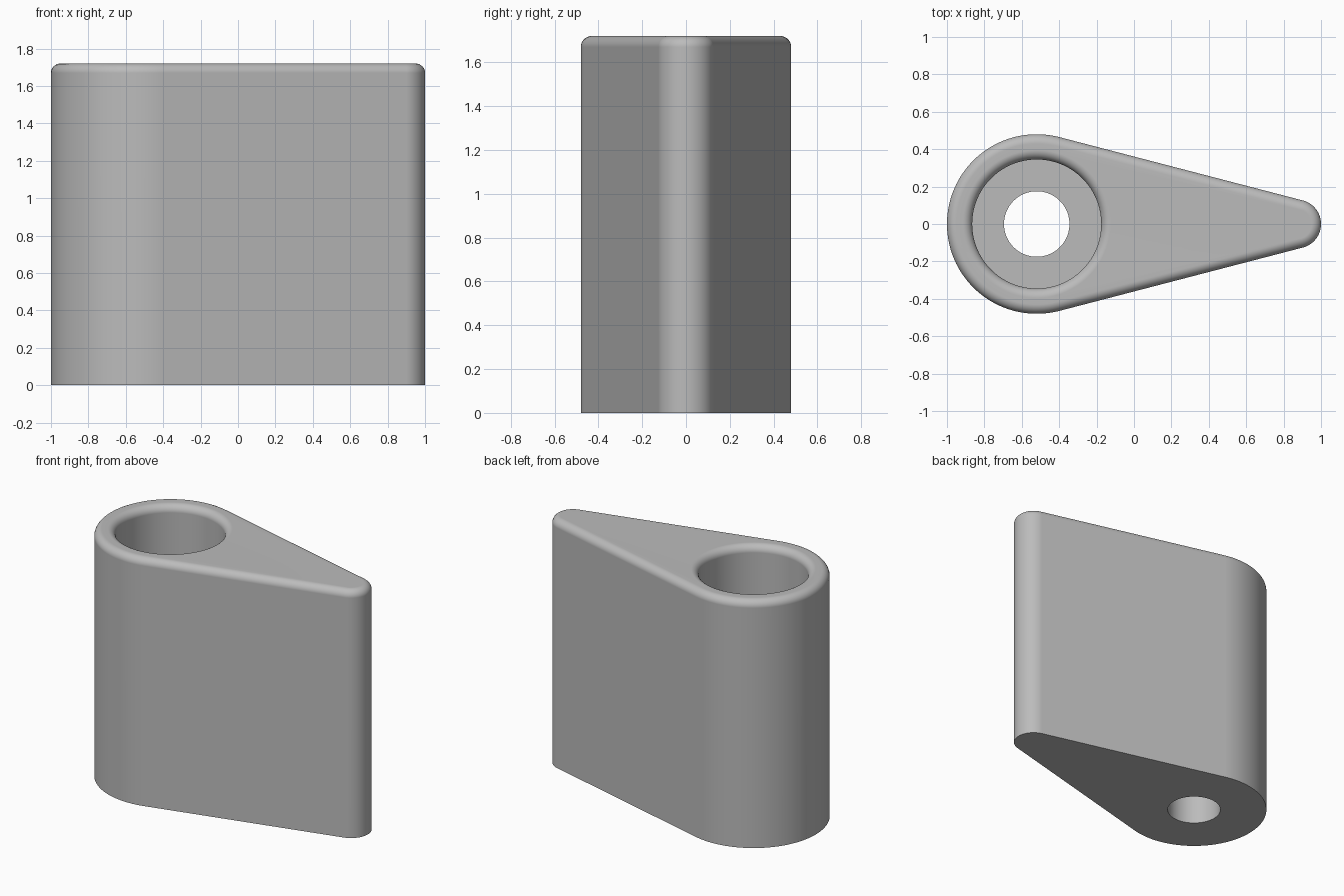
import bpy, bmesh
from math import acos, cos, sin, pi

if "Cube" in bpy.data.objects:
    bpy.data.objects.remove(bpy.data.objects["Cube"])

HEIGHT, FLOOR, FILLET = 1.72, 0.4, 0.05
HUB_X, HUB_R = -0.52, 0.48
TIP_X, TIP_R = 0.87, 0.13
BORE_R, HOLE_R = 0.345, 0.175
TIP_STEPS, HUB_STEPS, FILLET_STEPS = 32, 64, 8

# Angle at which the straight sides meet both arcs
tangent = acos((HUB_R - TIP_R) / (TIP_X - HUB_X))
tip_angles = [-tangent + 2 * tangent * i / TIP_STEPS for i in range(TIP_STEPS + 1)]
hub_angles = [tangent + 2 * (pi - tangent) * i / HUB_STEPS for i in range(HUB_STEPS + 1)]


def arc(x, radius, angles, z):
    return [(x + radius * cos(a), radius * sin(a), z) for a in angles]


def teardrop(inset, z):
    return arc(TIP_X, TIP_R - inset, tip_angles, z) + arc(HUB_X, HUB_R - inset, hub_angles, z)


def circle(radius, z):
    return arc(HUB_X, radius, tip_angles + hub_angles, z)


# Cross-sections: outer wall, rounded rim, rounded bore mouth, bore, screw hole
turns = [pi / 2 * i / FILLET_STEPS for i in range(FILLET_STEPS + 1)]
base = HEIGHT - FILLET
loops = [teardrop(0, 0)]
loops += [teardrop(FILLET * (1 - cos(t)), base + FILLET * sin(t)) for t in turns]
loops += [circle(BORE_R + FILLET * (1 - cos(t)), base + FILLET * sin(t)) for t in reversed(turns)]
loops += [circle(BORE_R, FLOOR), circle(HOLE_R, FLOOR), circle(HOLE_R, 0)]

# Join the sections into one closed solid
bm = bmesh.new()
rings = [[bm.verts.new(p) for p in loop] for loop in loops]
for lower, upper in zip(rings, rings[1:] + rings[:1]):
    for i in range(len(lower)):
        bm.faces.new((lower[i - 1], lower[i], upper[i], upper[i - 1]))
bmesh.ops.remove_doubles(bm, verts=bm.verts, dist=0.0001)
bmesh.ops.recalc_face_normals(bm, faces=bm.faces)
mesh = bpy.data.meshes.new("teardrop_block")
bm.to_mesh(mesh)
bm.free()

block = bpy.data.objects.new("teardrop_block", mesh)
bpy.context.collection.objects.link(block)

# Plain grey finish
grey = bpy.data.materials.new("light_grey")
grey.use_nodes = True
grey.diffuse_color = (0.5, 0.5, 0.5, 1)
grey.node_tree.nodes["Principled BSDF"].inputs["Base Color"].default_value = grey.diffuse_color
mesh.materials.append(grey)

# Smooth curves with crisp edges and flat planes
bpy.ops.object.select_all(action="DESELECT")
block.select_set(True)
bpy.context.view_layer.objects.active = block
bpy.ops.object.shade_smooth_by_angle()
weighted = block.modifiers.new("even_shading", "WEIGHTED_NORMAL")
weighted.keep_sharp = True
